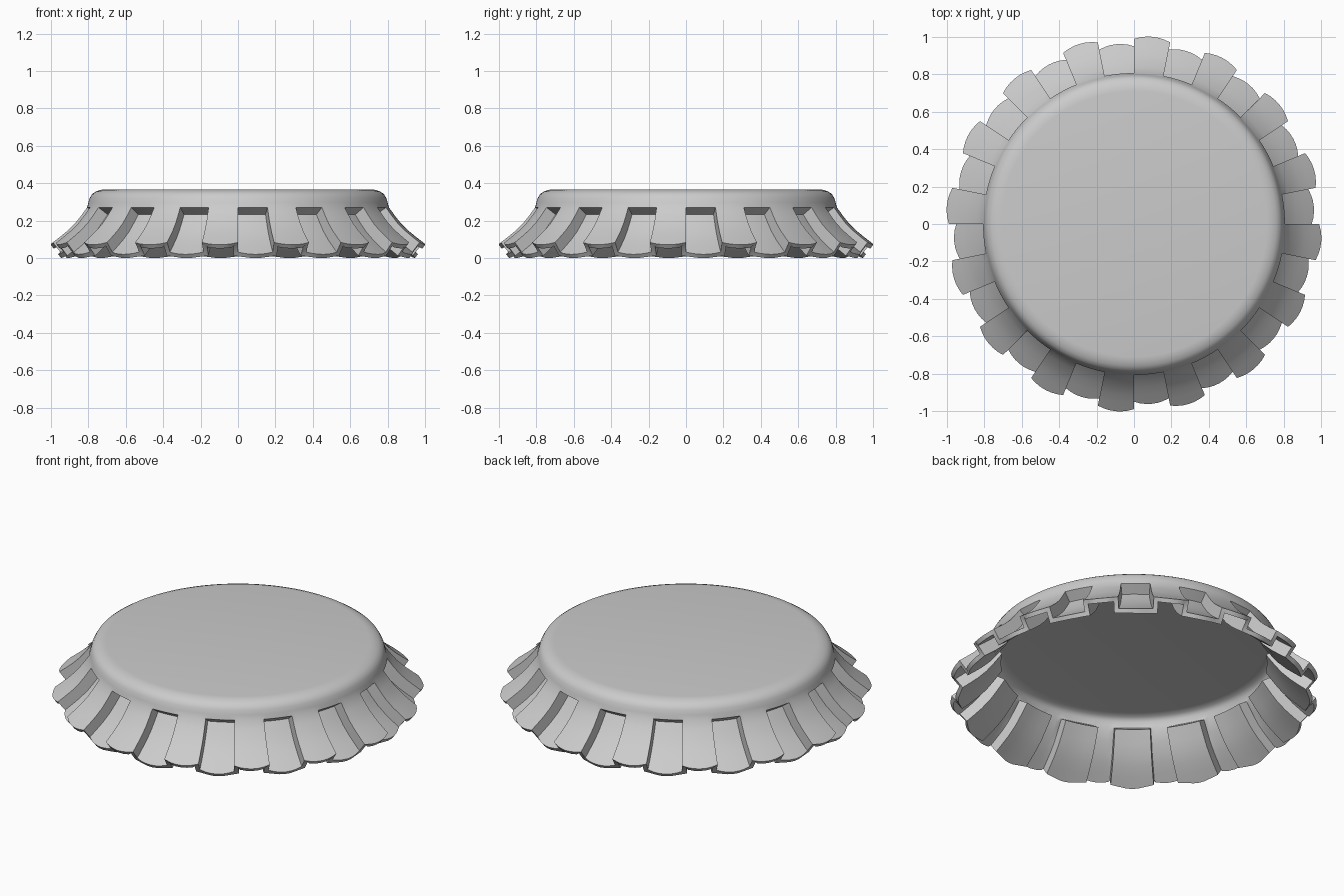
import bpy, bmesh, math
from mathutils import Vector

if "Cube" in bpy.data.objects:
    bpy.data.objects.remove(bpy.data.objects["Cube"])

TEETH, SUB = 16, 6            # flute pairs, columns per flute
STEP = 2 * math.pi / (TEETH * 2 * SUB)
DEPTH, THICK = 0.065, 0.025

# (radius, height) profiles: crown shoulder, then flared skirt
CROWN = [(0.71, 0.365), (0.735, 0.362), (0.76, 0.353), (0.78, 0.34),
         (0.792, 0.32), (0.80, 0.295), (0.807, 0.268)]
SKIRT = [(0.807, 0.268), (0.838, 0.225), (0.872, 0.182), (0.912, 0.143),
         (0.955, 0.108), (0.99, 0.081)]

bm = bmesh.new()


def point(r, z, col):
    a = col * STEP
    return Vector((r * math.cos(a), r * math.sin(a), z))


def face(*pts):
    return bm.faces.new([bm.verts.new(p) for p in pts])


def skirt_column(col, t, sunk):
    """Points down one skirt column; t runs 0..1 across the flute."""
    pts = []
    for i, (r, z) in enumerate(SKIRT):
        a, b = SKIRT[max(i - 1, 0)], SKIRT[min(i + 1, len(SKIRT) - 1)]
        d = Vector((b[0] - a[0], b[1] - a[1])).normalized()
        p = Vector((r, z))
        if i == len(SKIRT) - 1:
            p += d * 0.02 * (1 - (2 * t - 1) ** 2)   # scalloped end
        if sunk:
            p -= Vector((-d.y, d.x)) * DEPTH
        pts.append(point(p.x, p.y, col))
    return pts


# Crown: flat disc and rounded shoulder
n_cols = TEETH * 2 * SUB
face(*[point(*CROWN[0], c) for c in range(n_cols)])
for c in range(n_cols):
    for a, b in zip(CROWN, CROWN[1:]):
        face(point(*a, c), point(*b, c), point(*b, c + 1), point(*a, c + 1))

# Skirt: alternating sunk and raised flutes
for k in range(TEETH * 2):
    sunk = k % 2 == 0
    for s in range(SUB):
        c = k * SUB + s
        left = skirt_column(c, s / SUB, sunk)
        right = skirt_column(c + 1, (s + 1) / SUB, sunk)
        for i in range(len(SKIRT) - 1):
            face(left[i], left[i + 1], right[i + 1], right[i])
        if sunk:                                      # ledge above sunk flute
            face(point(*SKIRT[0], c), left[0], right[0], point(*SKIRT[0], c + 1))
    # side wall between neighbouring flutes
    hi, lo = skirt_column(k * SUB, 0, False), skirt_column(k * SUB, 0, True)
    for i in range(len(SKIRT) - 1):
        face(hi[i], hi[i + 1], lo[i + 1], lo[i])

bmesh.ops.remove_doubles(bm, verts=bm.verts, dist=1e-4)
bmesh.ops.recalc_face_normals(bm, faces=bm.faces)
top = max(bm.faces, key=lambda f: len(f.verts))
if top.normal.z < 0:
    bmesh.ops.reverse_faces(bm, faces=bm.faces)

mesh = bpy.data.meshes.new("crimped_cap")
bm.to_mesh(mesh)
bm.free()
cap = bpy.data.objects.new("crimped_cap", mesh)
bpy.context.collection.objects.link(cap)
bpy.context.view_layer.objects.active = cap
cap.select_set(True)

# Sheet thickness towards the inside
mod = cap.modifiers.new("thickness", 'SOLIDIFY')
mod.thickness = THICK
mod.offset = -1
mod.use_even_offset = True
mod.use_quality_normals = True
bpy.ops.object.modifier_apply(modifier=mod.name)
bpy.ops.object.shade_smooth_by_angle(angle=math.radians(32))

# Rest on the ground
low = min(v.co.z for v in cap.data.vertices)
for v in cap.data.vertices:
    v.co.z -= low
